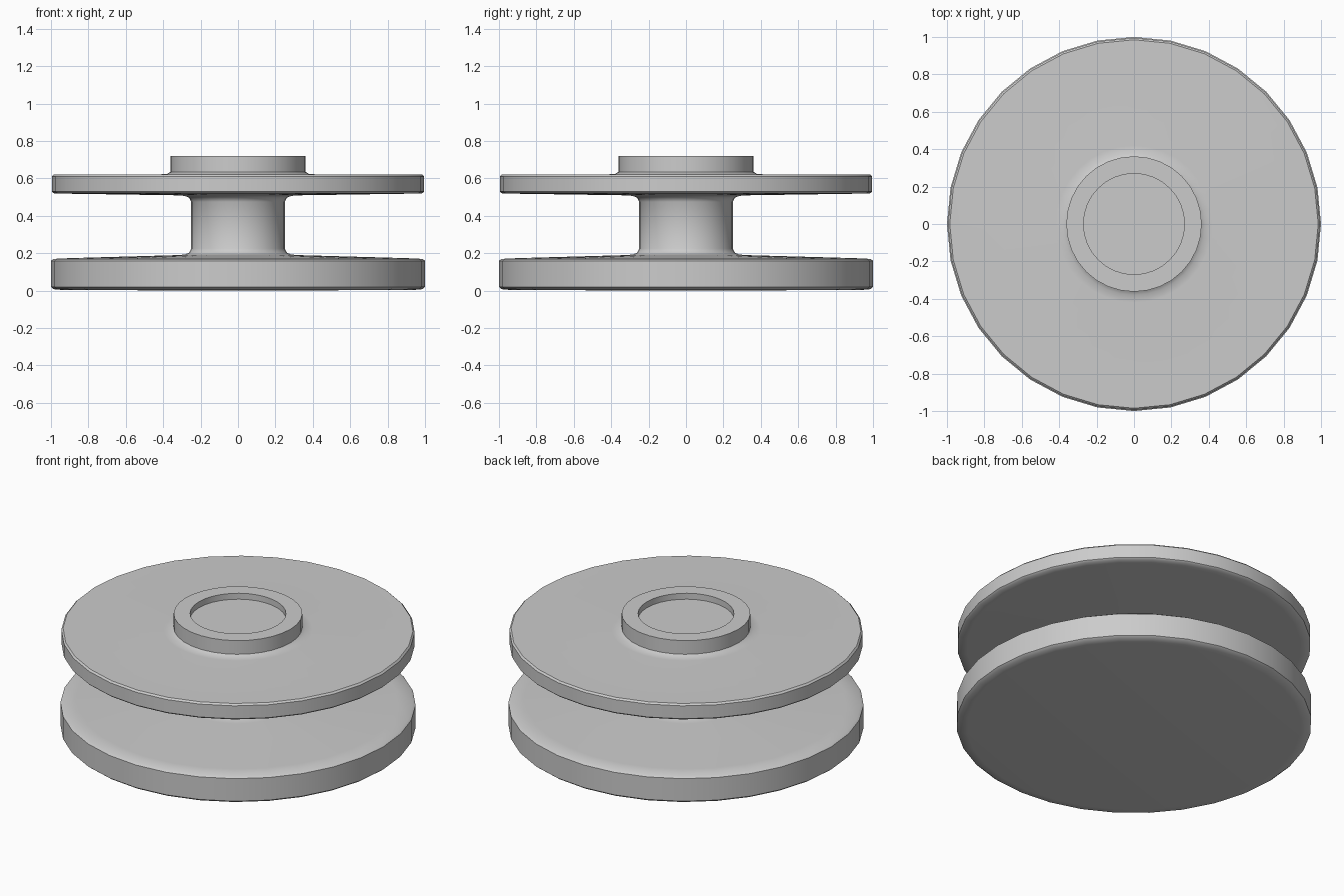
import bpy, bmesh, math

if "Cube" in bpy.data.objects:
    bpy.data.objects.remove(bpy.data.objects["Cube"])

SIDES = 32

# Half profiles as (radius, height), running from the axis out and back to it
lower_flange = [(0, 0.0), (0.94, 0.004), (0.985, 0.008), (1.0, 0.02),
                (1.0, 0.16), (0.985, 0.17), (0.90, 0.174), (0.33, 0.19)]
hub = [(0.285, 0.193), (0.262, 0.203), (0.25, 0.225),
       (0.25, 0.475), (0.262, 0.497), (0.285, 0.507)]
upper_flange = [(0.33, 0.51), (0.94, 0.519), (0.985, 0.521), (0.995, 0.53),
                (0.995, 0.61), (0.985, 0.62), (0.42, 0.622)]
collar = [(0.38, 0.624), (0.362, 0.635), (0.362, 0.72),
          (0.27, 0.72), (0.27, 0.683), (0, 0.683)]


def lathe(name, profile):
    """Spin a half profile round the z axis into a closed solid."""
    bm = bmesh.new()
    verts = [bm.verts.new((r, 0, z)) for r, z in profile]
    edges = [bm.edges.new(pair) for pair in zip(verts, verts[1:])]
    bmesh.ops.spin(bm, geom=verts + edges, axis=(0, 0, 1), cent=(0, 0, 0),
                   angle=math.tau, steps=SIDES, use_merge=False)
    bmesh.ops.remove_doubles(bm, verts=bm.verts, dist=0.0005)
    bmesh.ops.recalc_face_normals(bm, faces=bm.faces)
    mesh = bpy.data.meshes.new(name)
    bm.to_mesh(mesh)
    bm.free()
    obj = bpy.data.objects.new(name, mesh)
    bpy.context.collection.objects.link(obj)
    bpy.context.view_layer.objects.active = obj
    obj.select_set(True)
    bpy.ops.object.shade_smooth_by_angle(angle=math.radians(40))
    obj.select_set(False)
    return obj


# Flanged pulley wheel, turned as one piece
lathe("pulley_wheel", lower_flange + hub + upper_flange + collar)
